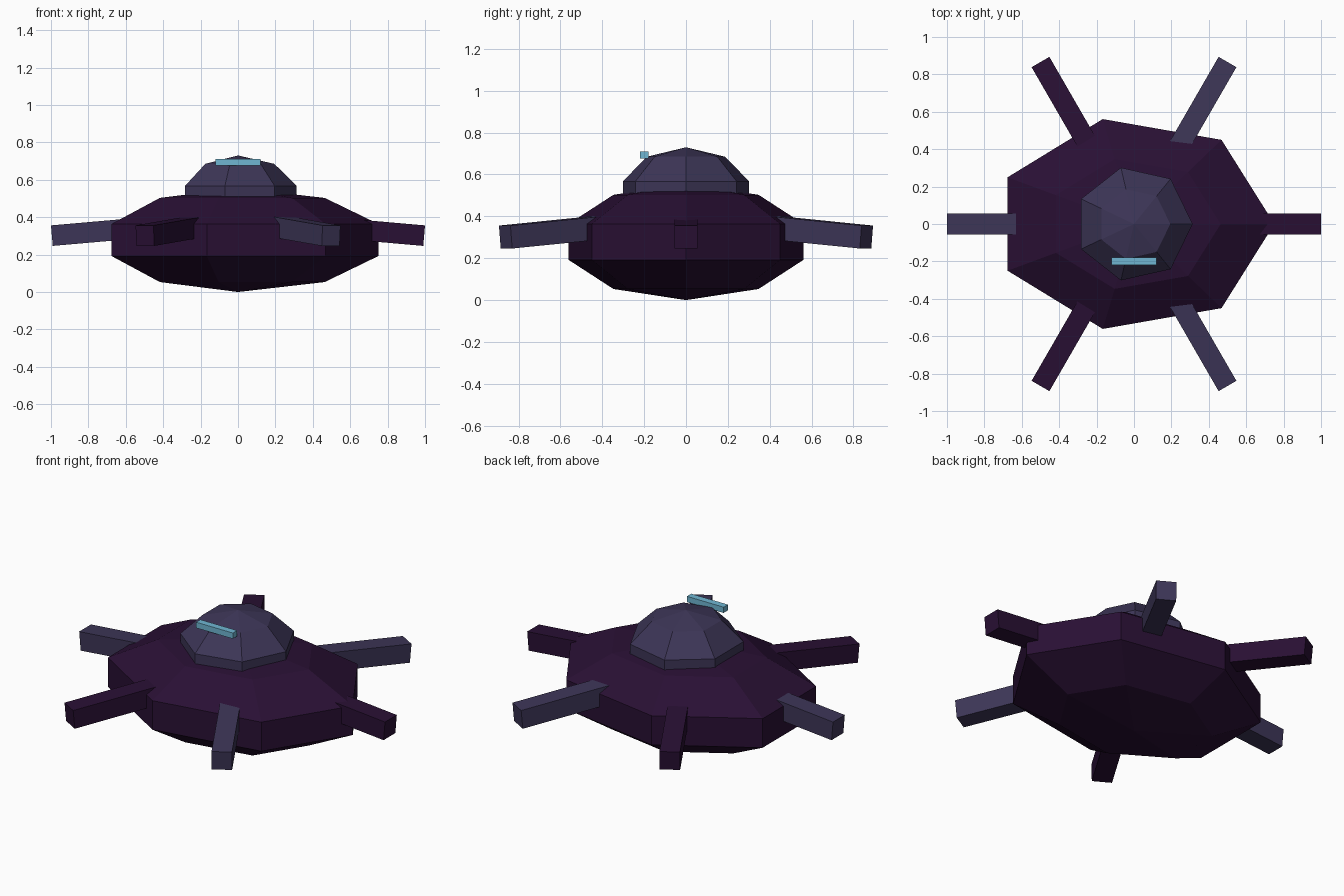
import bpy
import bmesh
import math
from mathutils import Matrix, Vector

cube = bpy.data.objects.get("Cube")
if cube:
    bpy.data.objects.remove(cube, do_unlink=True)


def make_material(name, rgb):
    mat = bpy.data.materials.new(name)
    mat.use_nodes = True
    color = (*rgb, 1)
    mat.diffuse_color = color
    mat.node_tree.nodes["Principled BSDF"].inputs["Base Color"].default_value = color
    return mat


purple = make_material("dark purple", (0.022, 0.005, 0.034))
slate = make_material("slate violet", (0.046, 0.036, 0.095))
blue = make_material("light blue", (0.16, 0.47, 0.65))


def add_object(name, bm, mat):
    bmesh.ops.recalc_face_normals(bm, faces=bm.faces)
    mesh = bpy.data.meshes.new(name)
    bm.to_mesh(mesh)
    bm.free()
    mesh.materials.append(mat)
    obj = bpy.data.objects.new(name, mesh)
    bpy.context.collection.objects.link(obj)
    return obj


def faceted_ball(name, radii, center_z, mat, sides=7, bands=5):
    """Low-poly ellipsoid with a corner pointing along +x."""
    bm = bmesh.new()
    rx, ry, rz = radii
    rings = []
    for i in range(1, bands):
        lat = math.pi * i / bands
        ring = []
        for k in range(sides):
            a = math.tau * k / sides
            ring.append(bm.verts.new((rx * math.sin(lat) * math.cos(a),
                                      ry * math.sin(lat) * math.sin(a),
                                      center_z + rz * math.cos(lat))))
        rings.append(ring)
    top = bm.verts.new((0, 0, center_z + rz))
    bottom = bm.verts.new((0, 0, center_z - rz))
    for k in range(sides):
        n = (k + 1) % sides
        bm.faces.new((top, rings[0][k], rings[0][n]))
        bm.faces.new((bottom, rings[-1][n], rings[-1][k]))
        for upper, lower in zip(rings, rings[1:]):
            bm.faces.new((upper[k], lower[k], lower[n], upper[n]))
    return add_object(name, bm, mat)


def box(name, size, matrix, mat):
    bm = bmesh.new()
    bmesh.ops.create_cube(bm, size=1, matrix=matrix @ Matrix.Diagonal((*size, 1)))
    return add_object(name, bm, mat)


# Flattened body and the dome head sunk into it
faceted_ball("body", (0.789, 0.605, 0.278), 0.278, purple)
faceted_ball("head_dome", (0.33, 0.325, 0.235), 0.495, slate)

# Visor bar across the front of the dome
box("visor", (0.24, 0.04, 0.034), Matrix.Translation((0, -0.2, 0.693)), blue)

# Six legs, drooping slightly outward, in alternating colours
LENGTH, THICK = 0.6, 0.11
droop = Matrix.Rotation(math.radians(5), 4, "Y")
tip_top = Vector((1.0, 0, 0.356))
for i in range(6):
    turn = Matrix.Rotation(math.tau * i / 6, 4, "Z")
    offset = Matrix.Translation((-LENGTH / 2, 0, -THICK / 2))
    box(f"leg_{i + 1}", (LENGTH, THICK, THICK),
        turn @ Matrix.Translation(tip_top) @ droop @ offset,
        slate if i % 2 else purple)
